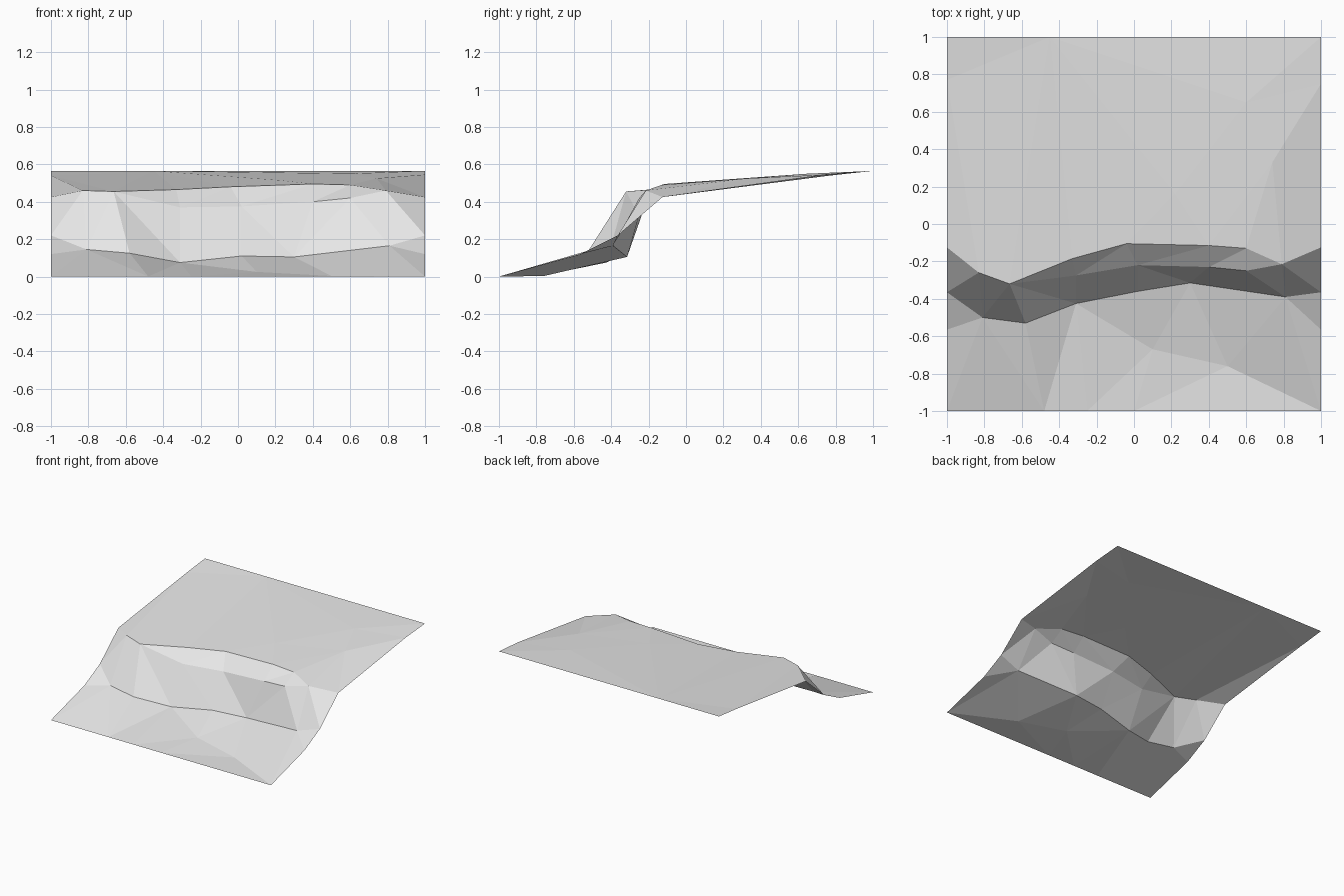
import bpy
import bmesh
from mathutils import Vector
from mathutils.geometry import delaunay_2d_cdt

default_cube = bpy.data.objects.get("Cube")
if default_cube:
    bpy.data.objects.remove(default_cube, do_unlink=True)


def make_material(name, colour):
    material = bpy.data.materials.new(name)
    material.use_nodes = True
    material.diffuse_color = colour
    shader = material.node_tree.nodes["Principled BSDF"]
    shader.inputs["Base Color"].default_value = colour
    return material


# Contour lines of the terrain, each running from left to right in x
cliff_foot = [(-1, -.365, .22), (-.81, -.5, .145), (-.58, -.53, .125),
              (-.31, -.425, .075), (.02, -.36, .11), (.3, -.315, .105),
              (.81, -.39, .165), (1, -.365, .22)]
cliff_lip = [(-1, -.125, .425), (-.83, -.26, .46), (-.665, -.32, .455),
             (-.33, -.185, .465), (-.04, -.105, .48), (.4, -.115, .495),
             (.6, -.13, .49), (.79, -.215, .46), (1, -.125, .425)]
cliff_brow = [cliff_lip[2], (-.31, -.275, .37), (.02, -.22, .375),
              (.4, -.23, .4), (.6, -.25, .42), cliff_lip[7]]

# Straight front and back borders
front_border = [(x, -1, 0) for x in (-1, -.48, -.25, 0, 1)]
back_border = [(x, 1, .565) for x in (-1, -.45, 1)]

# Creases crossing the low ground and the plateau
left_low = (-1, -.565, .12)
right_low = (1, -.565, .12)
low_crease = [cliff_foot[3], (.1, -.67, .025), (.5, -.76, .003), front_border[-1]]
left_fold = [cliff_foot[2], front_border[1], cliff_foot[3]]
left_fan = [left_low, cliff_foot[1], front_border[0]]
right_fan = [right_low, cliff_foot[6], front_border[-1]]
plateau_left = [cliff_lip[1], (-1, .77, .54)]
plateau_middle = [cliff_lip[2], back_border[1]]
plateau_right = [cliff_lip[7], (.74, .33, .525), (1, .75, .545)]
plateau_swell = [cliff_lip[5], (.22, .16, .515), (.6, .65, .55)]

lines = [cliff_foot, cliff_lip, cliff_brow, front_border, back_border,
         low_crease, left_fold, left_fan, right_fan,
         plateau_left, plateau_middle, plateau_right, plateau_swell]

# Gather shared points and keep every line as an edge of the surface
points = list(dict.fromkeys(p for line in lines for p in line))
index = {p: i for i, p in enumerate(points)}
creases = [(index[a], index[b]) for line in lines for a, b in zip(line, line[1:])]
flat_points = [Vector(p[:2]) for p in points]
plan, _, triangles, origins, _, _ = delaunay_2d_cdt(
    flat_points, creases, [], 0, 1e-5)

# Raise the triangulated plan to the terrain heights
bm = bmesh.new()
verts = [bm.verts.new((p.x, p.y, points[source[0]][2] if source else 0))
         for p, source in zip(plan, origins)]
for triangle in triangles:
    corners = [verts[i] for i in triangle]
    a, b, c = (v.co.xy for v in corners)
    if abs((b - a).cross(c - a)) > 1e-5:
        bm.faces.new(corners)
for face in bm.faces:
    face.normal_update()
    face.smooth = False
    if face.normal.z < 0:
        face.normal_flip()

mesh = bpy.data.meshes.new("terrain_step")
bm.to_mesh(mesh)
bm.free()
mesh.materials.append(make_material("pale_grey", (.8, .8, .8, 1)))
terrain = bpy.data.objects.new("terrain_step", mesh)
bpy.context.collection.objects.link(terrain)
